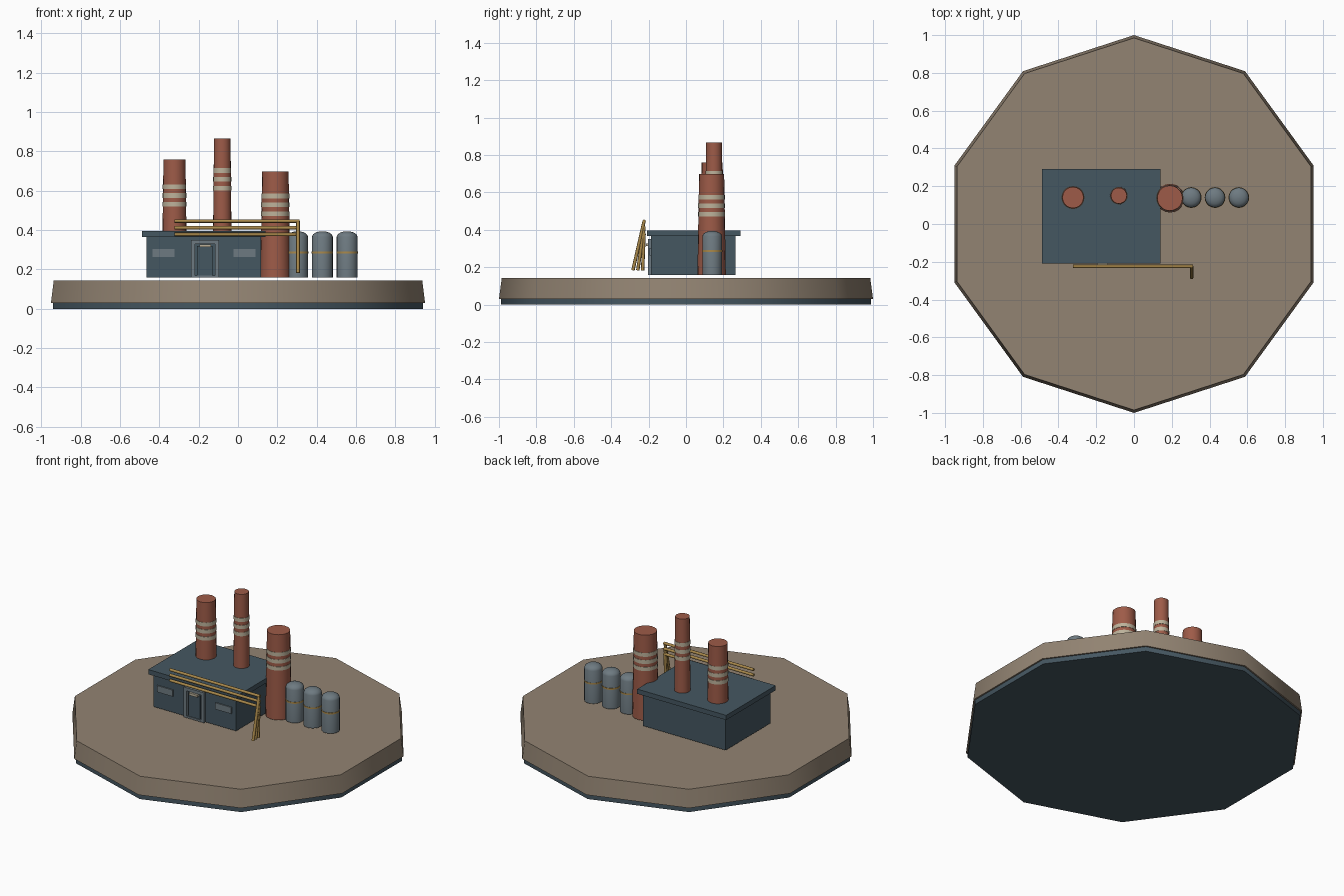
import bpy, bmesh, math
from mathutils import Vector

cube = bpy.data.objects.get("Cube")
if cube:
    bpy.data.objects.remove(cube, do_unlink=True)


def material(name, color):
    m = bpy.data.materials.new(name)
    m.use_nodes = True
    m.diffuse_color = (*color, 1)
    m.node_tree.nodes["Principled BSDF"].inputs["Base Color"].default_value = (*color, 1)
    return m


EARTH = material("earth tan", (0.29, 0.23, 0.17))
BLUE = material("slate blue", (0.06, 0.095, 0.12))
BRICK = material("brick red", (0.34, 0.105, 0.065))
CREAM = material("cream", (0.51, 0.45, 0.33))
BRASS = material("brass", (0.40, 0.25, 0.07))
STEEL = material("steel grey", (0.155, 0.195, 0.22))


def finish(name, bm, mat, smooth=None):
    bmesh.ops.recalc_face_normals(bm, faces=bm.faces)
    mesh = bpy.data.meshes.new(name)
    bm.to_mesh(mesh)
    bm.free()
    mesh.materials.append(mat)
    ob = bpy.data.objects.new(name, mesh)
    bpy.context.collection.objects.link(ob)
    if smooth:
        bpy.ops.object.select_all(action="DESELECT")
        ob.select_set(True)
        bpy.context.view_layer.objects.active = ob
        bpy.ops.object.shade_smooth_by_angle(angle=math.radians(smooth))
    return ob


def lathe(name, profile, mat, x=0, y=0, sides=20, smooth=40):
    """Closed solid of revolution from (radius, height) points, bottom to top."""
    bm = bmesh.new()
    rings = []
    for r, z in profile:
        angles = [math.pi / 2 + math.tau * i / sides for i in range(sides)]
        rings.append([bm.verts.new((x + r * math.cos(a), y + r * math.sin(a), z)) for a in angles])
    for low, high in zip(rings, rings[1:]):
        for i in range(sides):
            j = (i + 1) % sides
            bm.faces.new((low[i], low[j], high[j], high[i]))
    bm.faces.new(rings[0])
    bm.faces.new(rings[-1])
    return finish(name, bm, mat, smooth)


def box(name, xs, ys, zs, mat):
    bm = bmesh.new()
    bmesh.ops.create_cube(bm, size=1)
    for v in bm.verts:
        v.co = [(a + b) / 2 + c * (b - a) for c, (a, b) in zip(v.co, (xs, ys, zs))]
    return finish(name, bm, mat)


def rod(name, start, end, radius, mat):
    """Straight round bar between two points."""
    start, end = Vector(start), Vector(end)
    bm = bmesh.new()
    bmesh.ops.create_cone(bm, cap_ends=True, segments=8, radius1=radius, radius2=radius,
                          depth=(end - start).length)
    turn = (end - start).to_track_quat("Z", "Y").to_matrix()
    for v in bm.verts:
        v.co = turn @ v.co + (start + end) / 2
    return finish(name, bm, mat, 50)


# Ten-sided ground slab on a dark plate
lathe("base_plate", [(0.99, 0), (0.99, 0.03)], BLUE, sides=10)
lathe("ground_slab", [(1.0, 0.03), (0.985, 0.143)], EARTH, sides=10)

# Building
FLOOR = 0.158
box("building_walls", (-0.465, 0.118), (-0.188, 0.265), (FLOOR, 0.368), BLUE)
box("building_roof", (-0.487, 0.14), (-0.208, 0.291), (0.366, 0.396), BLUE)

# Doorway: frame bars, panel and lamp
for side, x in (("right", -0.24), ("left", -0.118)):
    box(f"door_post_{side}", (x, x + 0.021), (-0.204, -0.18), (FLOOR, 0.35), STEEL)
box("door_lintel", (-0.219, -0.118), (-0.204, -0.18), (0.33, 0.35), STEEL)
box("door_sill", (-0.219, -0.118), (-0.204, -0.18), (FLOOR, 0.17), STEEL)
box("door_panel", (-0.208, -0.129), (-0.199, -0.18), (0.17, 0.318), BLUE)
box("door_lamp", (-0.197, -0.138), (-0.214, -0.18), (0.313, 0.328), CREAM)

# Windows
for side, x in (("right", -0.436), ("left", -0.024)):
    box(f"window_{side}", (x, x + 0.112), (-0.195, -0.18), (0.262, 0.303), STEEL)

# Tapered chimneys with three painted bands each
for name, x, y, low_r, top_r, top in (("right", -0.323, 0.14, 0.064, 0.056, 0.759),
                                      ("middle", -0.08, 0.15, 0.049, 0.042, 0.866),
                                      ("left", 0.19, 0.137, 0.076, 0.067, 0.698)):
    height = top - FLOOR
    lathe(f"chimney_{name}", [(low_r, FLOOR), (top_r, top)], BRICK, x, y)
    for i in range(3):
        z = top - 0.23 * height - 0.045 * i
        r = low_r + (top_r - low_r) * (z - FLOOR) / height + 0.002
        lathe(f"chimney_{name}_band_{i + 1}", [(r, z - 0.012), (r, z + 0.012)], CREAM, x, y)

# Storage tanks with domed tops and a hoop
for i in range(3):
    x = 0.303 + 0.126 * i
    dome = [(0.053 * math.cos(a), 0.366 + 0.028 * math.sin(a))
            for a in (math.radians(d) for d in (0, 25, 50, 70, 86))]
    lathe(f"tank_{i + 1}", [(0.053, FLOOR)] + dome, STEEL, x, 0.14)
    lathe(f"tank_hoop_{i + 1}", [(0.055, 0.281), (0.055, 0.291)], BRASS, x, 0.14)

# Pipes along the front, each bending down to its own foot
for i in range(3):
    z = 0.446 - 0.034 * i
    foot_y = -0.284 + 0.026 * i
    corner = (0.305, -0.224, z)
    rod(f"pipe_run_{i + 1}", (-0.322, -0.224, z), (0.312, -0.224, z), 0.009, BRASS)
    rod(f"pipe_drop_{i + 1}", corner, (0.305, foot_y, 0.183), 0.009, BRASS)
